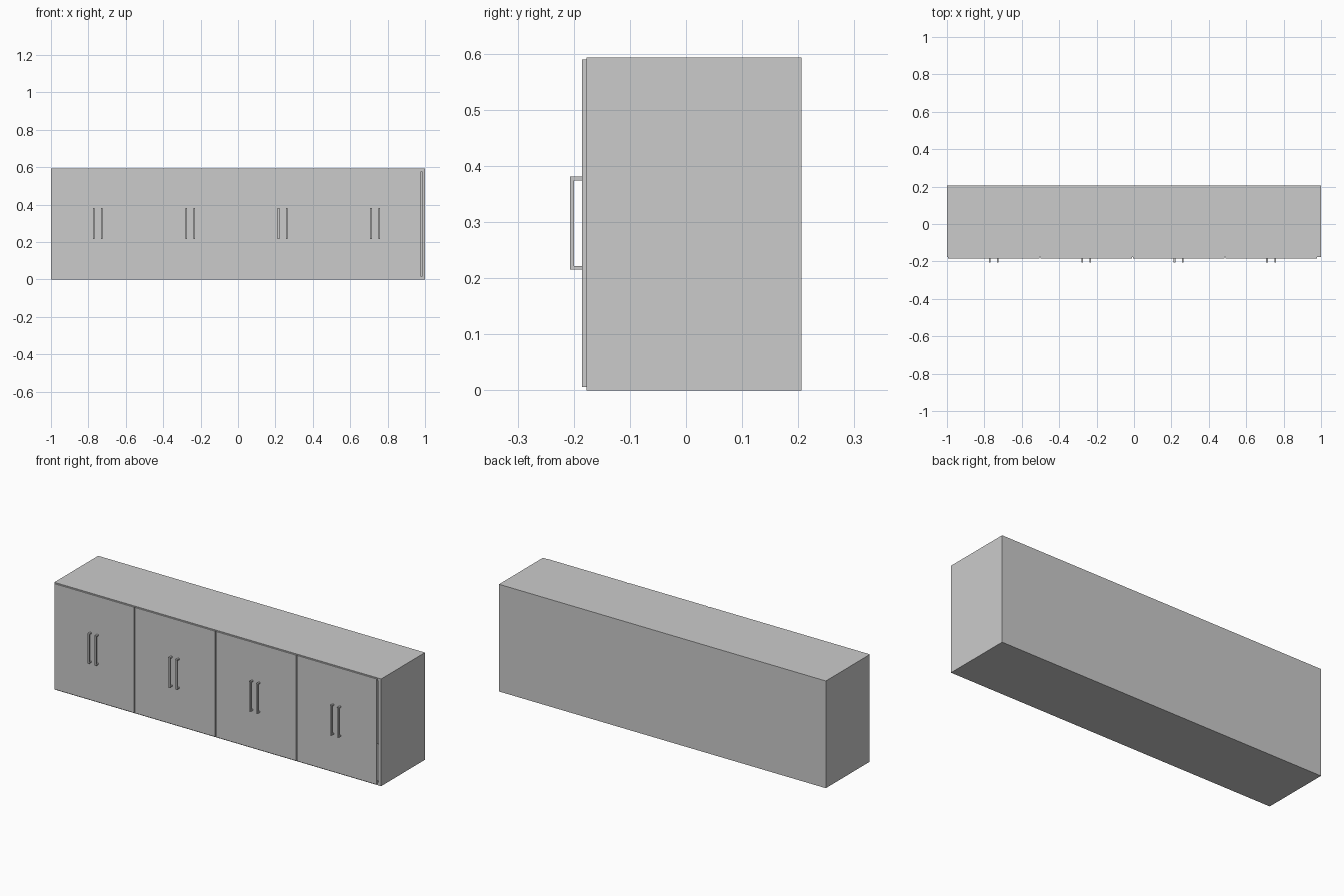
import bpy
import bmesh
from mathutils import Matrix, Vector

if "Cube" in bpy.data.objects:
    bpy.data.objects.remove(bpy.data.objects["Cube"])


def boxes(name, spans):
    """One object from boxes given as (x0, x1, y0, y1, z0, z1)."""
    bm = bmesh.new()
    for x0, x1, y0, y1, z0, z1 in spans:
        mid = Vector((x0 + x1, y0 + y1, z0 + z1)) / 2
        size = (x1 - x0, y1 - y0, z1 - z0, 1)
        bmesh.ops.create_cube(bm, size=1, matrix=Matrix.Translation(mid) @ Matrix.Diagonal(size))
    mesh = bpy.data.meshes.new(name)
    bm.to_mesh(mesh)
    bm.free()
    obj = bpy.data.objects.new(name, mesh)
    bpy.context.collection.objects.link(obj)
    return obj


H, FRONT, BACK = 0.593, -0.177, 0.206
T, BACK_T = 0.015, 0.006      # board and back panel thickness
DOOR_FRONT, HANDLE_FRONT = -0.185, -0.207
PITCH, DOOR_W = 0.4945, 0.488
inner_back = BACK - BACK_T

# Carcass
boxes("left_side", [(-1, -1 + T, FRONT, inner_back, 0, H)])
boxes("right_side", [(1 - T, 1, FRONT, inner_back, 0, H)])
boxes("top_panel", [(-1 + T, 1 - T, FRONT, inner_back, H - T, H)])
boxes("bottom_panel", [(-1 + T, 1 - T, FRONT, inner_back, 0, T)])
boxes("back_panel", [(-1, 1, inner_back, BACK, 0, H)])

for i in range(4):
    cx = -0.75 + i * PITCH

    # Divider behind each seam
    if i < 3:
        seam = cx + PITCH / 2
        boxes(f"divider_{i + 1}", [(seam - T / 2, seam + T / 2, FRONT, inner_back, T, H - T)])

    # Door front
    boxes(f"door_{i + 1}", [(cx - DOOR_W / 2, cx + DOOR_W / 2, DOOR_FRONT, FRONT, 0.006, 0.59)])

    # Pair of bar handles, each with two square posts
    for side, dx in (("left", -0.0215), ("right", 0.0215)):
        x0, x1 = cx + dx - 0.005, cx + dx + 0.005
        z0, z1, bar = 0.215, 0.381, HANDLE_FRONT + 0.007
        boxes(f"handle_{i + 1}_{side}", [
            (x0, x1, HANDLE_FRONT, bar, z0, z1),
            (x0, x1, bar, DOOR_FRONT, z0, z0 + 0.007),
            (x0, x1, bar, DOOR_FRONT, z1 - 0.007, z1),
        ])
